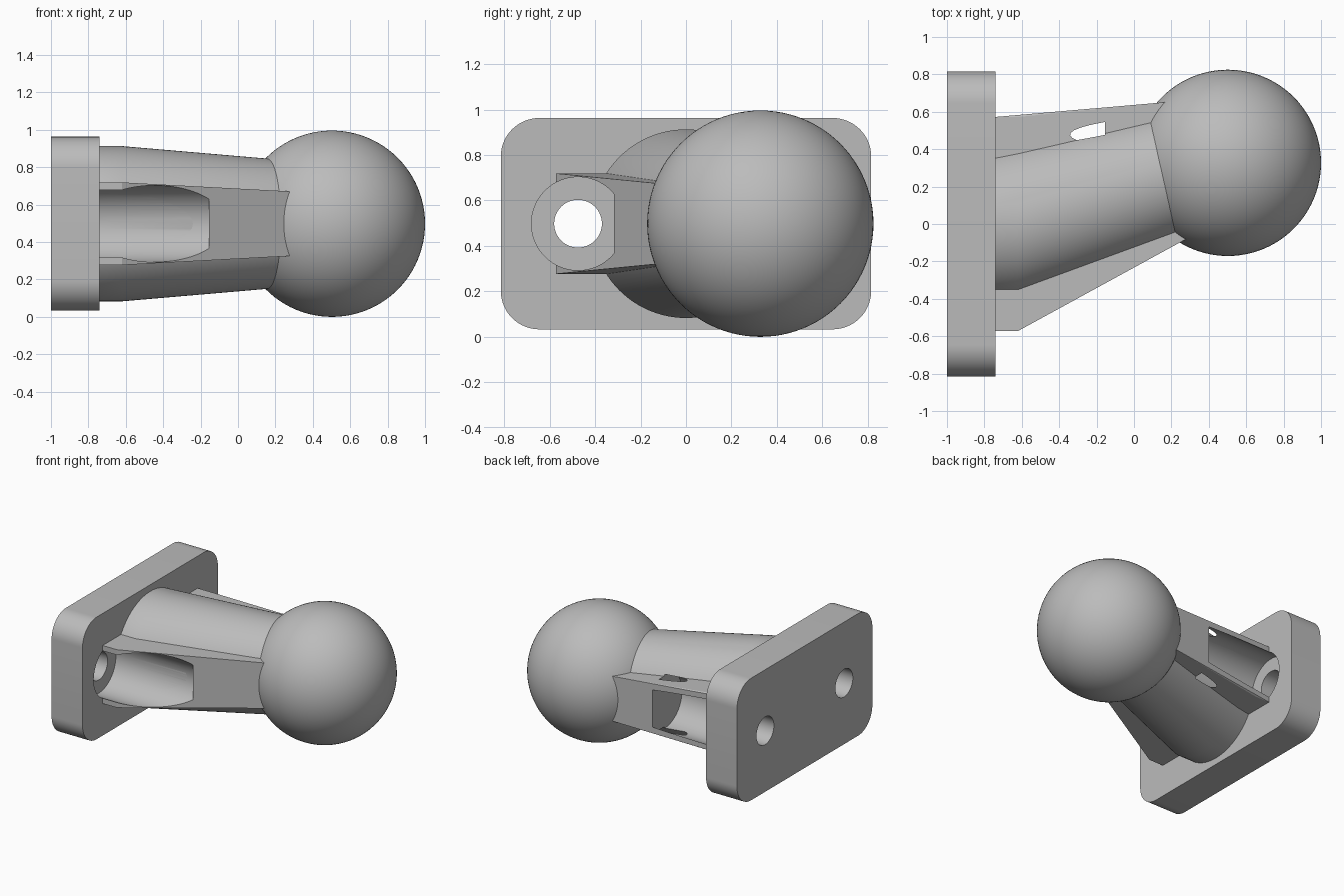
import bpy, bmesh
from math import radians
from mathutils import Matrix, Vector

old = bpy.data.objects.get("Cube")
if old:
    bpy.data.objects.remove(old, do_unlink=True)

MID = 0.498          # height of the whole axis
HOLE_Y = 0.475       # screw offset either side
SEG = 96

grey = bpy.data.materials.new("plain_grey")
grey.use_nodes = True
tone = (0.5, 0.5, 0.5, 1)
grey.diffuse_color = tone
grey.node_tree.nodes["Principled BSDF"].inputs["Base Color"].default_value = tone


def make(name, bm):
    bmesh.ops.recalc_face_normals(bm, faces=bm.faces)
    mesh = bpy.data.meshes.new(name)
    bm.to_mesh(mesh)
    bm.free()
    mesh.materials.append(grey)
    ob = bpy.data.objects.new(name, mesh)
    bpy.context.collection.objects.link(ob)
    return ob


def activate(ob):
    bpy.ops.object.select_all(action='DESELECT')
    ob.select_set(True)
    bpy.context.view_layer.objects.active = ob


def cylinder_x(name, radius, x0, x1, y):
    bm = bmesh.new()
    place = Matrix.Translation(((x0 + x1) / 2, y, MID)) @ Matrix.Rotation(radians(90), 4, 'Y')
    bmesh.ops.create_cone(bm, cap_ends=True, segments=SEG, radius1=radius,
                          radius2=radius, depth=x1 - x0, matrix=place)
    return make(name, bm)


def hull(name, sections):
    """Convex hull over flat sections: (centre x, centre y, turn, outline)."""
    bm = bmesh.new()
    for x, y, turn, outline in sections:
        place = Matrix.Translation((x, y, MID)) @ Matrix.Rotation(radians(turn), 4, 'Z')
        for across, up in outline:
            bm.verts.new(place @ Vector((0, across, up)))
    bmesh.ops.convex_hull(bm, input=bm.verts)
    bmesh.ops.dissolve_limit(bm, angle_limit=radians(0.1), verts=bm.verts, edges=bm.edges)
    return make(name, bm)


def circle(r):
    spokes = (Matrix.Rotation(radians(360 * i / SEG), 2) @ Vector((r, 0)) for i in range(SEG))
    return [tuple(s) for s in spokes]


def rectangle(w, h):
    return [(w, h), (-w, h), (-w, -h), (w, -h)]


# Mounting plate with rounded corners
bm = bmesh.new()
bmesh.ops.create_cube(bm, size=1, matrix=Matrix.Translation((-0.87, 0, MID))
                      @ Matrix.Diagonal((0.26, 1.63, 0.93, 1)))
corners = [e for e in bm.edges if abs(e.verts[0].co.x - e.verts[1].co.x) > 0.1]
bmesh.ops.bevel(bm, geom=corners, offset=0.17, segments=16, profile=0.5, affect='EDGES')
plate = make("mounting_plate", bm)

# Tapered neck and flat side ribs, both leaning towards the ball
neck = hull("neck", [(-0.745, 0, 0, circle(0.415)), (-0.62, 0, 0, circle(0.415)),
                     (0.275, 0.285, 12, circle(0.338))])
ribs = hull("side_ribs", [(-0.745, 0, 0, rectangle(0.572, 0.221)),
                          (-0.62, 0, 0, rectangle(0.572, 0.221)),
                          (0.275, 0.306, 12, rectangle(0.356, 0.169))])

# Ball
bm = bmesh.new()
bmesh.ops.create_uvsphere(bm, u_segments=SEG, v_segments=SEG // 2, radius=0.498,
                          matrix=Matrix.Translation((0.502, 0.327, MID)))
ball = make("ball", bm)

# Screw holes and the wider access bores for the screw heads
cutters = []
for side in (-1, 1):
    cutters.append(cylinder_x("screw_hole_cutter", 0.105, -1.1, -0.8, side * HOLE_Y))
    cutters.append(cylinder_x("access_bore_cutter", 0.205, -0.84, -0.155, side * HOLE_Y))
for ob in (plate, neck, ribs):
    activate(ob)
    for cutter in cutters:
        mod = ob.modifiers.new("cut", 'BOOLEAN')
        mod.operation = 'DIFFERENCE'
        mod.solver = 'EXACT'
        mod.object = cutter
        bpy.ops.object.modifier_apply(modifier=mod.name)
for cutter in cutters:
    bpy.data.objects.remove(cutter, do_unlink=True)

for ob in (plate, neck, ribs, ball):
    activate(ob)
    bpy.ops.object.shade_smooth_by_angle(angle=radians(25))
